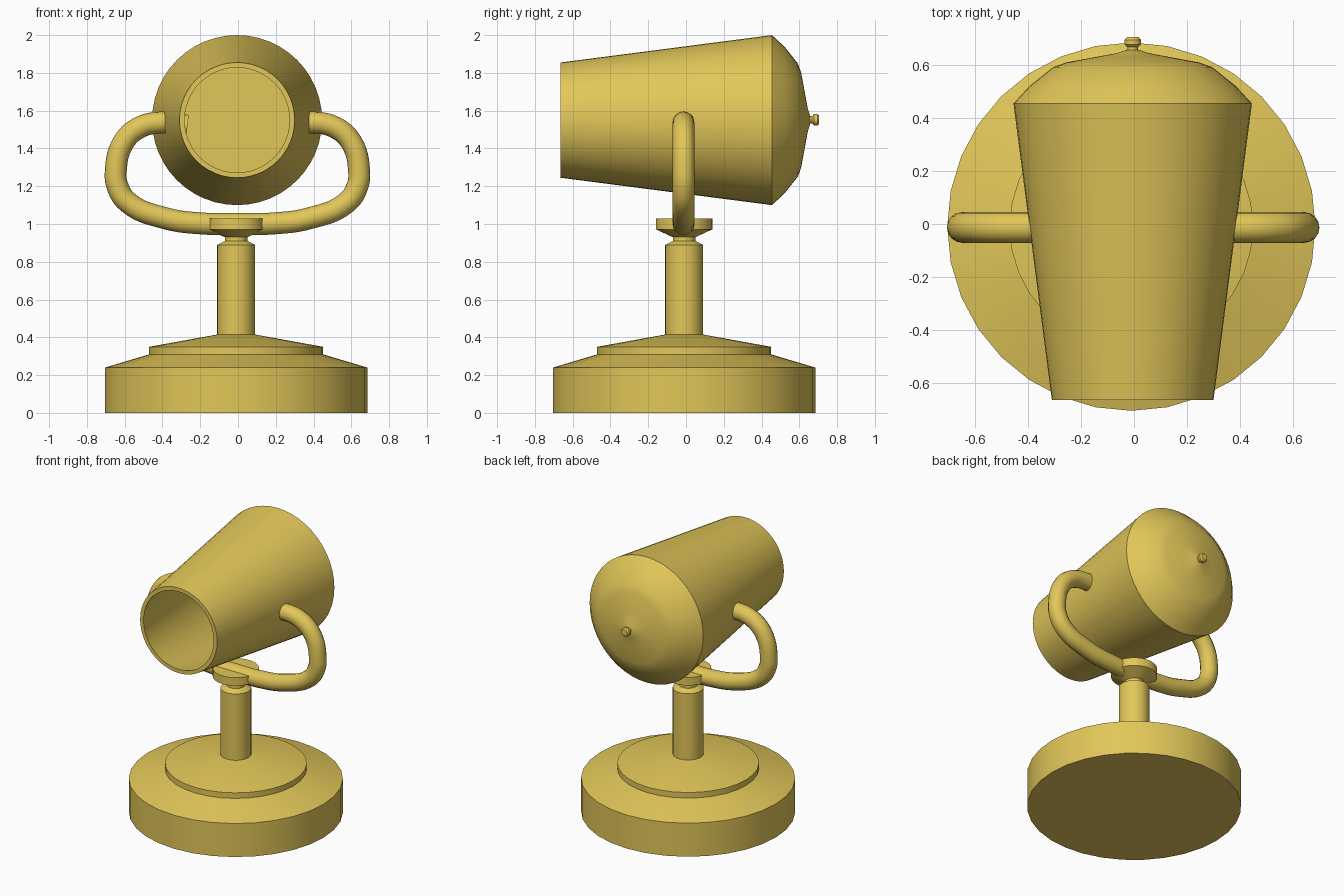
import bpy, bmesh, math
from mathutils import Matrix

if "Cube" in bpy.data.objects:
    bpy.data.objects.remove(bpy.data.objects["Cube"])

gold = bpy.data.materials.new("gold")
gold.diffuse_color = (0.76, 0.57, 0.1, 1)
gold.use_nodes = True
gold.node_tree.nodes["Principled BSDF"].inputs["Base Color"].default_value = gold.diffuse_color


def finish(obj):
    obj.data.materials.append(gold)
    bpy.ops.object.select_all(action='DESELECT')
    obj.select_set(True)
    bpy.context.view_layer.objects.active = obj
    if obj.type == 'CURVE':
        bpy.ops.object.convert(target='MESH')
    bpy.ops.object.shade_smooth_by_angle(angle=math.radians(30))


def lathe(name, profile, location, steps=32, along_y=False):
    """Spin (radius, height) points around z, or around y when along_y is set."""
    bm = bmesh.new()
    verts = [bm.verts.new((r, 0, h)) for r, h in profile]
    edges = [bm.edges.new(pair) for pair in zip(verts, verts[1:])]
    bmesh.ops.spin(bm, geom=verts + edges, axis=(0, 0, 1), cent=(0, 0, 0),
                   angle=math.tau, steps=steps)
    bmesh.ops.remove_doubles(bm, verts=bm.verts, dist=0.0005)
    if along_y:
        bmesh.ops.transform(bm, matrix=Matrix.Rotation(-math.pi / 2, 4, 'X'), verts=bm.verts)
    bmesh.ops.recalc_face_normals(bm, faces=bm.faces)
    mesh = bpy.data.meshes.new(name)
    bm.to_mesh(mesh)
    bm.free()
    obj = bpy.data.objects.new(name, mesh)
    obj.location = location
    bpy.context.collection.objects.link(obj)
    finish(obj)


# Stepped round base
lathe("base", [(0, 0), (0.695, 0), (0.695, 0.24), (0.46, 0.31), (0.46, 0.35),
               (0.10, 0.415), (0, 0.415)], (-0.01, -0.01, 0))

# Post with narrow neck and saddle disc
lathe("post", [(0, 0.40), (0.10, 0.40), (0.10, 0.89), (0.06, 0.91), (0.06, 0.93),
               (0.15, 0.972), (0.15, 1.03), (0, 1.03)], (-0.01, -0.01, 0))

# Hollow tapered shade with domed back
lathe("shade", [(0, 0.44), (0.44, 0.44), (0.278, -0.665), (0.305, -0.665), (0.45, 0.455),
                (0.39, 0.52), (0.30, 0.592), (0.25, 0.61), (0.13, 0.632),
                (0.06, 0.645), (0.03, 0.655), (0, 0.66)],
      (-0.005, 0, 1.55), steps=48, along_y=True)

# Finial on the back of the dome
lathe("finial", [(0, 0.64), (0.02, 0.64), (0.02, 0.668), (0.031, 0.678), (0.031, 0.695),
                 (0.022, 0.705), (0, 0.705)], (-0.005, 0, 1.552), steps=24, along_y=True)

# Bent tube yoke, mirrored from one half path
half = [(0.29, 1.525), (0.40, 1.537), (0.52, 1.51), (0.605, 1.43), (0.644, 1.28),
        (0.635, 1.2), (0.58, 1.115), (0.38, 1.03), (0.19, 1.003)]
path = [(-x, z) for x, z in half] + [(0, 1.0)] + half[::-1]
path[0] = (-0.265, 1.52)
curve = bpy.data.curves.new("yoke", 'CURVE')
curve.dimensions = '3D'
curve.bevel_depth = 0.058
curve.bevel_resolution = 6
curve.use_fill_caps = True
curve.resolution_u = 6
spline = curve.splines.new('BEZIER')
spline.bezier_points.add(len(path) - 1)
for point, (x, z) in zip(spline.bezier_points, path):
    point.co = (x, 0, z)
    point.handle_left_type = point.handle_right_type = 'AUTO'
yoke = bpy.data.objects.new("yoke", curve)
yoke.location = (-0.003, -0.013, 0)
bpy.context.collection.objects.link(yoke)
finish(yoke)
